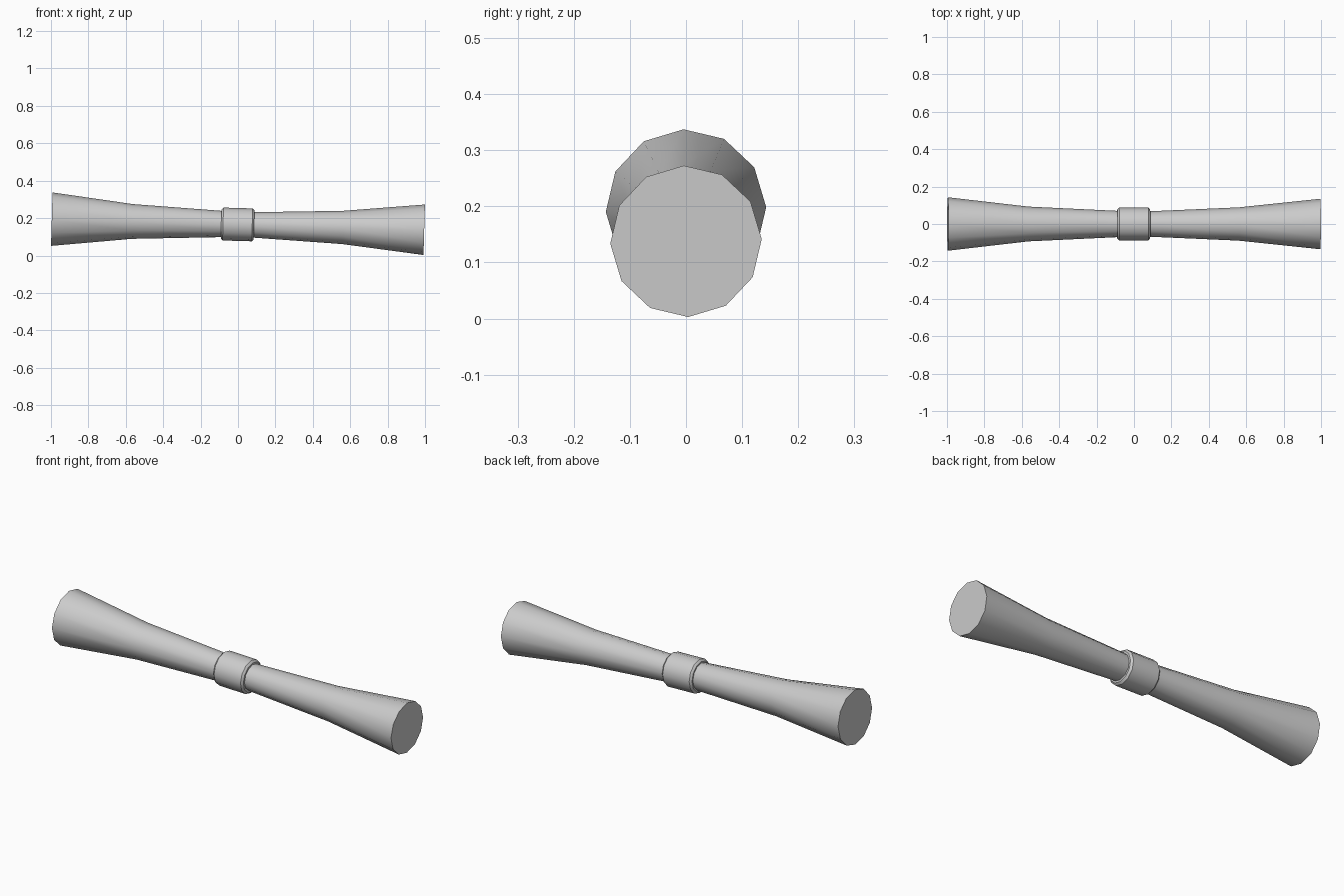
import bpy
import bmesh
from math import cos, sin, tau, radians
from mathutils import Matrix

cube = bpy.data.objects.get("Cube")
if cube:
    bpy.data.objects.remove(cube)

SIDES = 12

grey = bpy.data.materials.new("light_grey")
grey.use_nodes = True
grey.diffuse_color = (0.6, 0.6, 0.6, 1)
grey.node_tree.nodes["Principled BSDF"].inputs["Base Color"].default_value = (0.6, 0.6, 0.6, 1)

# Shared axis: slightly tilted down towards +x, with a small roll
placement = (Matrix.Translation((0, 0, 0.166))
             @ Matrix.Rotation(radians(1.63), 4, 'Y')
             @ Matrix.Rotation(radians(1.7), 4, 'X'))


def lathe(name, profile):
    """Closed solid turned around x from (x, radius) pairs."""
    bm = bmesh.new()
    rings = []
    for x, r in profile:
        rings.append([bm.verts.new((x, r * cos(i * tau / SIDES), r * sin(i * tau / SIDES)))
                      for i in range(SIDES)])
    for a, b in zip(rings, rings[1:]):
        for i in range(SIDES):
            j = (i + 1) % SIDES
            bm.faces.new((a[i], a[j], b[j], b[i]))
    bm.faces.new(rings[0])
    bm.faces.new(rings[-1])
    bmesh.ops.recalc_face_normals(bm, faces=bm.faces)
    bm.transform(placement)
    mesh = bpy.data.meshes.new(name)
    bm.to_mesh(mesh)
    bm.free()
    mesh.materials.append(grey)
    obj = bpy.data.objects.new(name, mesh)
    bpy.context.collection.objects.link(obj)
    bpy.ops.object.select_all(action='DESELECT')
    obj.select_set(True)
    bpy.context.view_layer.objects.active = obj
    bpy.ops.object.shade_smooth_by_angle(angle=radians(35))


# Flared grips on either side
lathe("right_grip", [(-0.996, 0.143), (-0.565, 0.093), (-0.06, 0.069)])
lathe("left_grip", [(0.06, 0.067), (0.56, 0.089), (0.996, 0.135)])

# Chamfered collar joining the grips
lathe("collar", [(-0.09, 0.078), (-0.08, 0.088), (0.076, 0.088), (0.086, 0.078)])
